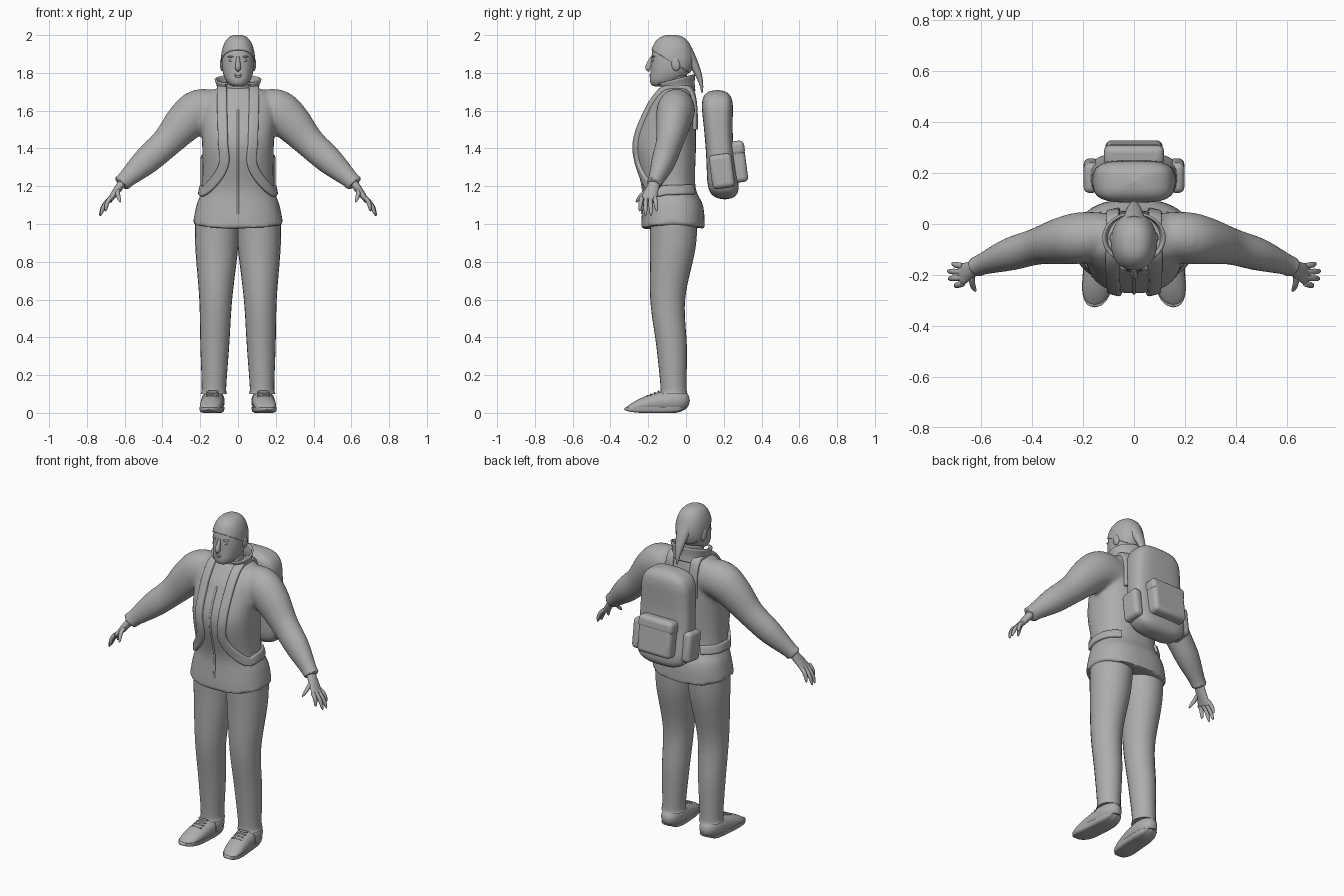
import bpy, bmesh, math
from math import sin, cos, pi
from mathutils import Vector, Matrix, Euler
from mathutils.bvhtree import BVHTree

old = bpy.data.objects.get("Cube")
if old:
    bpy.data.objects.remove(old)

grey = bpy.data.materials.new("plain grey")
grey.use_nodes = True
tone = (.42, .42, .42, 1)
grey.diffuse_color = tone
grey.node_tree.nodes["Principled BSDF"].inputs["Base Color"].default_value = tone

UP = Vector((0, 0, 1))
BACK = Vector((0, 1, 0))
EASED = [(1 - cos(pi * i / 12)) / 2 for i in range(13)]
parts = []


def finish(name, bm, mirror=False):
    bmesh.ops.recalc_face_normals(bm, faces=bm.faces)
    mesh = bpy.data.meshes.new(name)
    bm.to_mesh(mesh)
    bm.free()
    mesh.materials.append(grey)
    ob = bpy.data.objects.new(name, mesh)
    bpy.context.collection.objects.link(ob)
    parts.append(ob)
    if mirror:
        ob.modifiers.new("Mirror", "MIRROR").use_mirror_merge = False
    return ob


def spline(rows, steps):
    """Smooth interpolation passing through every row of numbers."""
    out = []
    last = len(rows) - 1
    for i in range(last):
        quad = list(zip(rows[max(i - 1, 0)], rows[i], rows[i + 1], rows[min(i + 2, last)]))
        for s in range(steps):
            t = s / steps
            out.append([b + t * ((c - a) + t * (2*a - 5*b + 4*c - d + t * (3*b - a - 3*c + d))) / 2
                        for a, b, c, d in quad])
    out.append(list(rows[-1]))
    return out


def sweep(name, rows, ref=BACK, axis=None, power=2, sides=24, steps=4,
          caps=True, mirror=False, surface=None, edit=None):
    """Skin rings (x, y, z, width, depth); depth runs along ref, axis fixes the ring direction."""
    rows = spline(rows, steps)
    centres = [Vector(r[:3]) for r in rows]
    refs = [ref] * len(rows)
    if surface:
        hits = [surface.find_nearest(c) for c in centres]
        centres = [h[0] for h in hits]
        refs = [h[1] for h in hits]
    bm = bmesh.new()
    rings = []
    for i, row in enumerate(rows):
        ahead = centres[min(i + 1, len(rows) - 1)] - centres[max(i - 1, 0)]
        along = axis or ahead.normalized()
        deep = (refs[i] - along * refs[i].dot(along)).normalized()
        wide = along.cross(deep)
        width, depth = (max(size, .001) for size in row[3:])
        ring = []
        for k in range(sides):
            c, s = cos(math.tau * k / sides), sin(math.tau * k / sides)
            u = math.copysign(abs(c) ** (2 / power), c) * width
            v = math.copysign(abs(s) ** (2 / power), s) * depth
            ring.append(bm.verts.new(centres[i] + wide * u + deep * v))
        rings.append(ring)
    for low, high in zip(rings, rings[1:]):
        for k in range(sides):
            bm.faces.new((low[k], low[k - 1], high[k - 1], high[k]))
    if caps:
        bm.faces.new(rings[0])
        bm.faces.new(rings[-1])
    if edit:
        edit(bm)
    return finish(name, bm, mirror)


def stack(name, rows, **options):
    """Level rings on the centre line, given as (z, y, width, depth)."""
    return sweep(name, [(0, y, z, w, d) for z, y, w, d in rows], axis=UP, sides=40, **options)


def placed(centre, size, tilt):
    return Matrix.LocRotScale(Vector(centre), Euler((tilt, 0, 0)), Vector(size))


def box(name, centre, size, mirror=False):
    bm = bmesh.new()
    bmesh.ops.create_cube(bm, size=1, matrix=placed(centre, size, .13))
    ob = finish(name, bm)
    bevel = ob.modifiers.new("Bevel", "BEVEL")
    bevel.width, bevel.segments = .024, 4
    if mirror:
        ob.modifiers.new("Mirror", "MIRROR")


def ball(name, centre, size, tilt=0, mirror=True):
    bm = bmesh.new()
    bmesh.ops.create_uvsphere(bm, u_segments=16, v_segments=10, radius=1,
                              matrix=placed(centre, size, tilt))
    finish(name, bm, mirror)


# Jacket: torso and sleeves fused into one surface
def dip_hem(bm):
    for v in bm.verts:
        if v.co.z < 1.03:
            v.co.z -= (v.co.y + .07) ** 2


jacket = stack("jacket", [
    (1, -.07, .24, .17), (1.1, -.07, .22, .16), (1.2, -.09, .19, .14), (1.42, -.11, .19, .163),
    (1.6, -.08, .2, .13), (1.68, -.06, .18, .1), (1.72, -.05, .11, .08)],
    power=2.4, steps=6, edit=dip_hem)
sleeve = [(.1, 1.6, .1), (.2, 1.6, .115), (.28, 1.54, .106), (.38, 1.43, .082),
          (.49, 1.33, .073), (.6, 1.23, .047), (.62, 1.21, .053)]
for side in (1, -1):
    sweep("sleeve", [(side * x, -.04 - x * x / 3, z, r, r * .88) for x, z, r in sleeve])
for ob in parts:
    ob.select_set(True)
bpy.context.view_layer.objects.active = jacket
bpy.ops.object.join()
parts = [jacket]
fuse = jacket.modifiers.new("Fuse", "REMESH")
fuse.mode, fuse.voxel_size = "VOXEL", .012
jacket.modifiers.new("Soften", "SMOOTH").iterations = 5
bpy.ops.object.convert(target="MESH")
skin = BVHTree.FromObject(jacket, bpy.context.evaluated_depsgraph_get())

# Shoulder straps hugging the jacket, curving round into the waist belt
over = [(.06, 1.5), (.05, 1.64), (0, 1.73), (-.1, 1.72), (-.22, 1.57), (-.28, 1.43), (-.27, 1.3)]
strap = [(.083, y, z) for y, z in over]
strap += [(.2 * sin(a / 2), -.09 - .15 * cos(a / 2), 1.18) for a in range(2, 6)]
sweep("shoulder_strap", [p + (.026, .016) for p in strap], power=5, steps=8,
      surface=skin, mirror=True)
sweep("zip_strip", [(0, -.2, z, .006, .006) for z in (1.6, 1.3, 1.05)], steps=16, surface=skin)


# Collar, raised at the nape and open at the throat
def open_throat(bm):
    for v in bm.verts:
        v.co.z += (v.co.y + .05) / 4
    gone = [v for v in bm.verts if v.co.y < -.1 and abs(v.co.x) < .05]
    bmesh.ops.delete(bm, geom=gone, context="VERTS")


collar = stack("collar", [(1.68, -.05, .11, .09), (1.72, -.05, .1, .086), (1.77, -.055, .115, .093)],
               caps=False, edit=open_throat)
collar.modifiers.new("Thickness", "SOLIDIFY").thickness = .01


# Head: an egg with the jaw pushed forward; the hair is a larger copy
def skull(grow=1):
    rows = []
    for t in EASED:
        c, s = cos(pi * t), sin(pi * t) ** .7
        rows.append((1.86 - .133 * grow * c, -.075 - .06 * max(c, 0) ** 2,
                     .086 * grow * s, .11 * grow * s))
    return rows


def trim_hairline(bm):
    bmesh.ops.bisect_plane(bm, geom=bm.verts[:] + bm.edges[:] + bm.faces[:], clear_inner=True,
                           plane_co=(0, -.18, 1.92), plane_no=(0, .6, 1))


stack("neck", [(1.66, -.055, .075, .07), (1.8, -.06, .06, .065)])
stack("head", skull(), power=2.2)
hair = stack("hair", skull(1.055), power=2.2, edit=trim_hairline)
rim = hair.modifiers.new("Thickness", "SOLIDIFY")
rim.thickness, rim.offset = .008, -1
sweep("ponytail", [(0, .085 * sin(pi * t / 2), 1.915 - .22 * t, .05 - .046 * t, .036 - .032 * t)
                   for t in EASED])

# Face
sweep("nose", [(0, -.18, 1.885, .008, .008), (0, -.198, 1.83, .015, .018),
               (0, -.19, 1.82, .012, .012)])
ball("eye", (.033, -.171, 1.866), (.014, .009, .008))
ball("eyebrow", (.035, -.17, 1.886), (.02, .012, .005))
ball("ear", (.084, -.055, 1.845), (.012, .023, .036), tilt=.2)
for name, z in (("upper_lip", 1.79), ("lower_lip", 1.78)):
    ball(name, (0, -.185, z), (.023, .008, .006), mirror=False)

# Hands: palm, four fanned fingers and a thumb
sweep("palm", [(.6, -.16, 1.235, .024, .03), (.64, -.18, 1.18, .02, .034),
               (.68, -.2, 1.125, .014, .044)], mirror=True)


def finger(name, base, tip):
    base, tip = Vector(base), Vector(tip)
    rows = []
    for t in EASED:
        bend = Vector((1, 0, 1)) * .007 * sin(pi * t)
        radius = .012 * (1 - t ** 4) ** .5
        rows.append((*(base.lerp(tip, t) + bend), radius, radius))
    sweep(name, rows, sides=10, steps=1, mirror=True)


for i in range(4):
    fan = i - 1.5
    lift = .012 * fan ** 2
    finger("finger", (.672, -.2 - .023 * fan, 1.14),
           (.733 - lift - .004 * fan, -.2 - .03 * fan, 1.04 + lift))
finger("thumb", (.635, -.2, 1.18), (.622, -.265, 1.115))

# Trousers
leg = [(1.05, -.065, .12), (.87, -.07, .113), (.6, -.097, .087), (.35, -.076, .076),
       (.14, -.066, .065), (.1, -.066, .07)]
sweep("trouser_leg", [(.13 - z / 50, y, z, r, r * 1.06) for z, y, r in leg],
      axis=UP, steps=6, mirror=True)


# Shoes: one footprint rule for upper, sole and heel counter
def footprint(name, grow=1, top=.2, rows=13, power=2):
    rings = []
    for t in EASED[:rows]:
        half = (.13 - .09 * t * t) / 2
        blunt = grow * (1 - (2 * t - 1) ** 4) ** .5
        rings.append((.13 + .025 * t * t, -.155 + .167 * grow * (1 - 2 * t), half,
                      .06 * blunt, half * blunt))

    def flatten(bm):
        for v in bm.verts:
            v.co.z = min(max(v.co.z, 0), top)

    sweep(name, rings, ref=UP, axis=-BACK, power=power, mirror=True, edit=flatten)


footprint("shoe")
footprint("sole", grow=1.03, top=.03, power=6)
footprint("heel_counter", grow=1.05, top=.11, rows=6)
for i in range(4):
    ball("lace", (.135, -.145 - .02 * i, .112 - .008 * i), (.035, .005, .007))

# Backpack, blunt at both ends and hollowed at mid height, with pockets
pack = []
for t in EASED:
    blunt = (1 - (2 * t - 1) ** 8) ** .5
    pack.append((1.13 + .58 * t, .205 - .04 * sin(pi * t / 2),
                 (.177 - .02 * t) * blunt, (.093 - .019 * sin(pi * t)) * blunt))
stack("backpack", pack, power=3.4)
box("back_pocket", (0, .275, 1.33), (.225, .085, .22))
box("pocket_flap", (0, .265, 1.4), (.235, .09, .075))
box("side_pocket", (.168, .19, 1.28), (.06, .12, .18), mirror=True)

# Smooth shading with crisp edges kept
bpy.ops.object.select_all(action="DESELECT")
for ob in parts:
    ob.select_set(True)
bpy.context.view_layer.objects.active = jacket
bpy.ops.object.shade_smooth_by_angle(angle=pi / 4)
